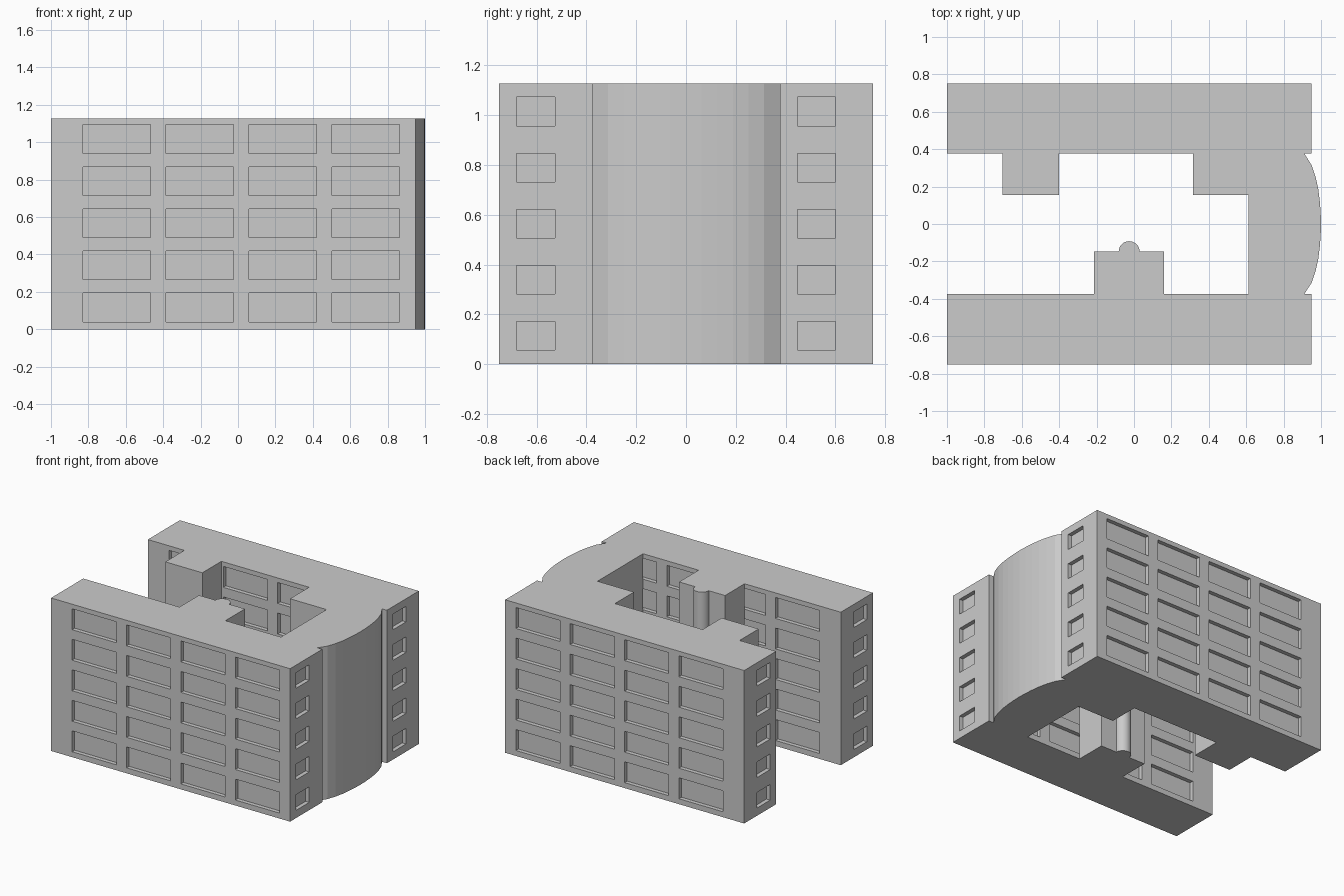
import bpy, bmesh, math

if "Cube" in bpy.data.objects:
    bpy.data.objects.remove(bpy.data.objects["Cube"])

H = 1.128            # building height
ROWS, ROW_STEP = 5, 0.225
DEPTH = 0.03         # window recess


def make_object(name, bm):
    bmesh.ops.recalc_face_normals(bm, faces=bm.faces)
    me = bpy.data.meshes.new(name)
    bm.to_mesh(me)
    bm.free()
    ob = bpy.data.objects.new(name, me)
    bpy.context.collection.objects.link(ob)
    return ob


def add_prism(bm, outline, z0, z1):
    face = bm.faces.new([bm.verts.new((x, y, z0)) for x, y in outline])
    ext = bmesh.ops.extrude_face_region(bm, geom=[face])
    top = [v for v in ext["geom"] if isinstance(v, bmesh.types.BMVert)]
    bmesh.ops.translate(bm, verts=top, vec=(0, 0, z1 - z0))


def rect(x0, x1, y0, y1):
    return [(x0, y0), (x1, y0), (x1, y1), (x0, y1)]


def prism(name, outline):
    bm = bmesh.new()
    add_prism(bm, outline, 0, H)
    return make_object(name, bm)


def wing(name, y0, y1):
    """Long wing with recessed windows on both long walls and both ends."""
    body = prism(name, rect(-1, 0.95, y0, y1))
    bm = bmesh.new()
    for r in range(ROWS):
        z = r * ROW_STEP
        for c in range(4):
            x = -0.828 + c * 0.4437
            for y in (y0, y1):
                add_prism(bm, rect(x, x + 0.36, y - DEPTH, y + DEPTH), z + 0.04, z + 0.194)
        for x in (-1, 0.95):
            add_prism(bm, rect(x - DEPTH, x + DEPTH, y0 + 0.07, y0 + 0.223), z + 0.057, z + 0.172)
    cutter = make_object(name + "_window_cutter", bm)
    cutter.hide_render = True
    mod = body.modifiers.new("windows", "BOOLEAN")
    mod.operation, mod.solver, mod.object = "DIFFERENCE", "EXACT", cutter
    bpy.context.view_layer.objects.active = body
    bpy.ops.object.modifier_apply(modifier=mod.name)
    bpy.data.objects.remove(cutter)


# Two parallel wings
wing("front_wing", -0.75, -0.375)
wing("back_wing", 0.378, 0.75)

# Connecting block with bowed, faceted outer wall
bow = [1.0, 0.998, 0.993, 0.985, 0.971, 0.95, 0.91]
curve = [(bow[abs(i)], i * 0.0627) for i in range(-6, 7)]
curve[0], curve[-1] = (0.91, -0.375), (0.91, 0.378)
prism("bowed_connector", [(0.613, -0.375)] + curve + [(0.613, 0.378)])

# Courtyard projections
prism("back_left_projection", rect(-0.702, -0.4, 0.156, 0.378))
prism("back_right_projection", rect(0.315, 0.613, 0.156, 0.378))
prism("front_projection", rect(-0.215, 0.16, -0.375, -0.148))

# Half-round stair column
N = 16
arc = [(-0.026 + 0.056 * math.cos(math.pi * i / N),
        -0.148 + 0.056 * math.sin(math.pi * i / N)) for i in range(N + 1)]
column = prism("half_round_column", arc)
bpy.ops.object.select_all(action="DESELECT")
column.select_set(True)
bpy.context.view_layer.objects.active = column
bpy.ops.object.shade_smooth_by_angle(angle=math.radians(30))
